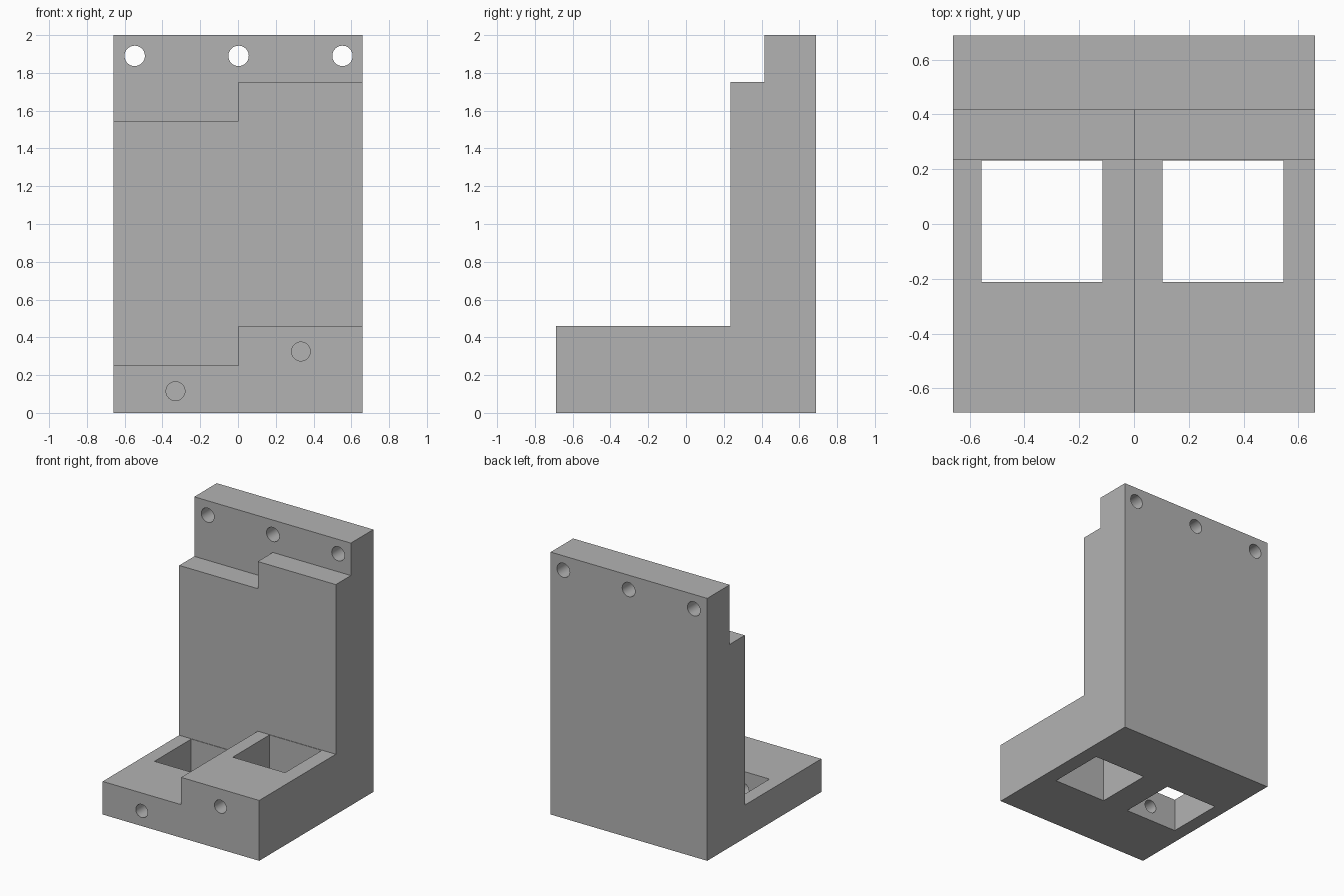
import bpy, bmesh, math
from mathutils import Matrix, Vector

if "Cube" in bpy.data.objects:
    bpy.data.objects.remove(bpy.data.objects["Cube"], do_unlink=True)

HALF_W, HALF_D, HEIGHT = 0.66, 0.687, 2.0
WALL_Y, FLANGE_Y = 0.235, 0.416      # front of wall, front of top flange
SPLIT_X = 0.002                      # where the low half meets the high half
HIGH_BASE, LOW_BASE = 0.46, 0.252
HIGH_STEP, LOW_STEP = 1.753, 1.546

grey = bpy.data.materials.new("plain grey")
grey.use_nodes = True
grey.diffuse_color = (0.45, 0.45, 0.45, 1)
grey.node_tree.nodes["Principled BSDF"].inputs["Base Color"].default_value = (0.45, 0.45, 0.45, 1)


def make_object(name, bm):
    bmesh.ops.recalc_face_normals(bm, faces=bm.faces)
    mesh = bpy.data.meshes.new(name)
    bm.to_mesh(mesh)
    bm.free()
    mesh.materials.append(grey)
    obj = bpy.data.objects.new(name, mesh)
    bpy.context.collection.objects.link(obj)
    return obj


def box(name, low, high):
    low, high = Vector(low), Vector(high)
    bm = bmesh.new()
    bmesh.ops.create_cube(bm, size=1, matrix=Matrix.Translation((low + high) / 2)
                          @ Matrix.Diagonal((high - low).to_4d()))
    return make_object(name, bm)


def drill(name, x, z, radius, y0, y1):
    bm = bmesh.new()
    bmesh.ops.create_cone(bm, cap_ends=True, segments=40, radius1=radius, radius2=radius,
                          depth=y1 - y0, matrix=Matrix.Translation((x, (y0 + y1) / 2, z))
                          @ Matrix.Rotation(math.pi / 2, 4, 'X'))
    return make_object(name, bm)


# Stepped L profile of the high half, extruded across the full width
profile = [(-HALF_D, 0), (HALF_D, 0), (HALF_D, HEIGHT), (FLANGE_Y, HEIGHT),
           (FLANGE_Y, HIGH_STEP), (WALL_Y, HIGH_STEP), (WALL_Y, HIGH_BASE), (-HALF_D, HIGH_BASE)]
bm = bmesh.new()
face = bm.faces.new([bm.verts.new((-HALF_W, y, z)) for y, z in profile])
side = bmesh.ops.extrude_face_region(bm, geom=[face])
bmesh.ops.translate(bm, vec=(2 * HALF_W, 0, 0),
                    verts=[g for g in side["geom"] if isinstance(g, bmesh.types.BMVert)])
bracket = make_object("angle_bracket", bm)

# Lower the base and the wall shoulder on one half
cutters = [
    box("base_step_cutter", (-1, -1, LOW_BASE), (SPLIT_X, WALL_Y, 0.6)),
    box("shoulder_step_cutter", (-1, -1, LOW_STEP), (SPLIT_X, FLANGE_Y, 1.9)),
]
# Square windows through the base
for x0 in (-0.556, 0.104):
    cutters.append(box("window_cutter", (x0, -0.212, -0.1), (x0 + 0.441, 0.231, 0.7)))
# Bolt holes through the top flange
for x in (-0.547, 0.003, 0.553):
    cutters.append(drill("flange_hole_cutter", x, 1.89, 0.054, 0.3, 0.8))
# Holes from the front into the windows
for x, z in ((-0.331, 0.115), (0.333, 0.325)):
    cutters.append(drill("front_hole_cutter", x, z, 0.05, -0.8, 0))

bpy.ops.object.select_all(action='DESELECT')
bpy.context.view_layer.objects.active = bracket
bracket.select_set(True)
for cutter in cutters:
    cutter.hide_render = True
    mod = bracket.modifiers.new("cut", 'BOOLEAN')
    mod.operation = 'DIFFERENCE'
    mod.solver = 'EXACT'
    mod.object = cutter
    bpy.ops.object.modifier_apply(modifier=mod.name)
    bpy.data.objects.remove(cutter, do_unlink=True)
bpy.ops.object.shade_smooth_by_angle(angle=math.radians(30))
